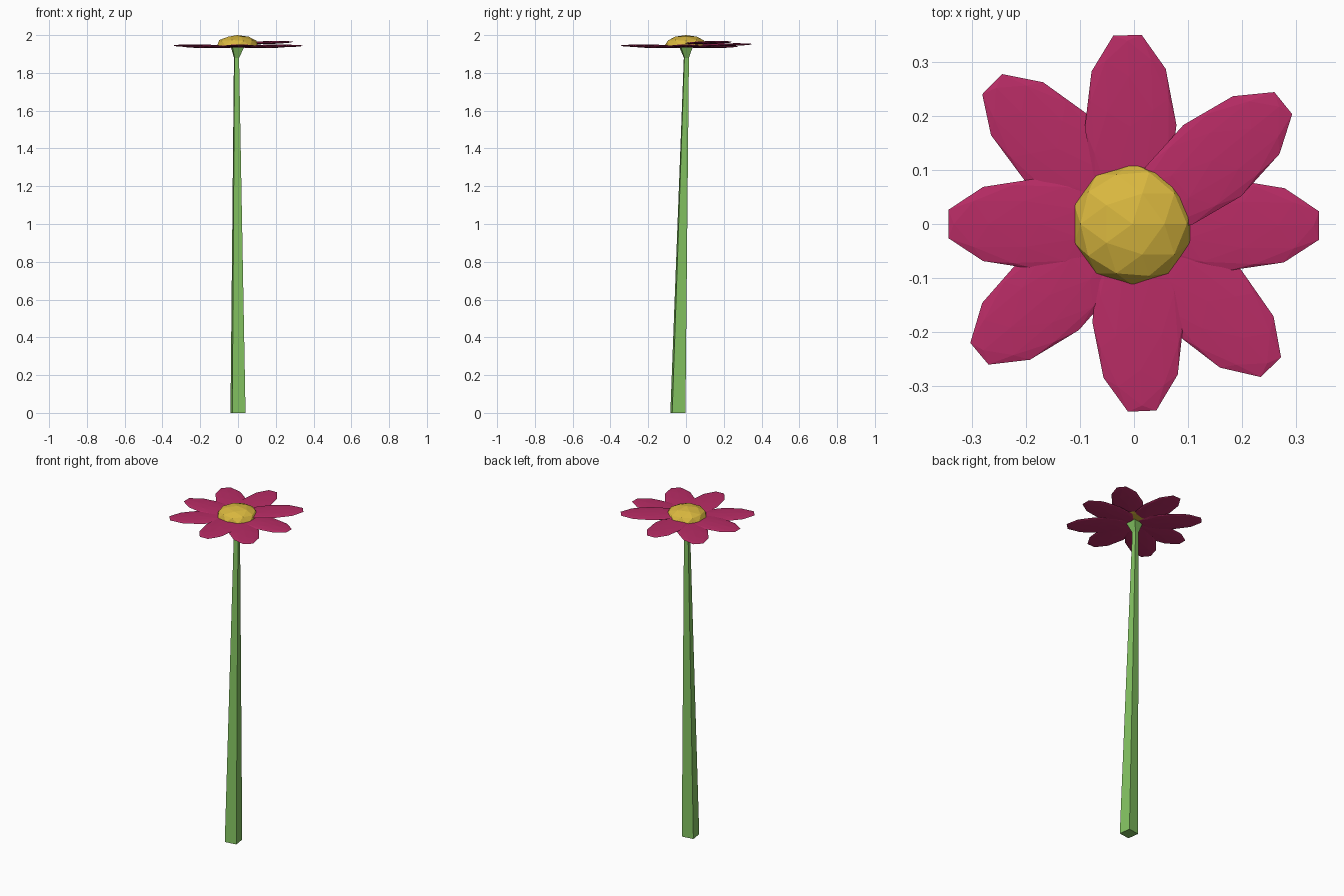
import bpy, bmesh
from math import radians, cos, sin
from mathutils import Matrix

if "Cube" in bpy.data.objects:
    bpy.data.objects.remove(bpy.data.objects["Cube"])


def material(name, rgb):
    m = bpy.data.materials.new(name)
    m.diffuse_color = (*rgb, 1)
    m.use_nodes = True
    m.node_tree.nodes["Principled BSDF"].inputs["Base Color"].default_value = m.diffuse_color
    return m


GREEN = material("stem_green", (0.23, 0.55, 0.12))
PINK = material("petal_pink", (0.48, 0.025, 0.13))
GOLD = material("centre_gold", (0.70, 0.48, 0.05))


def add_object(name, bm, mat):
    bmesh.ops.recalc_face_normals(bm, faces=bm.faces[:])
    mesh = bpy.data.meshes.new(name)
    bm.to_mesh(mesh)
    bm.free()
    mesh.materials.append(mat)
    obj = bpy.data.objects.new(name, mesh)
    bpy.context.collection.objects.link(obj)
    return obj


def ico(matrix):
    bm = bmesh.new()
    bmesh.ops.create_icosphere(bm, subdivisions=2, radius=1, matrix=matrix)
    return bm


# Stem: slightly turned square section, leaning, flaring under the flower
# (centre x, centre y, z, corner radius)
sections = [(0, -0.043, 0, 0.05), (-0.008, 0.002, 1.88, 0.017), (-0.002, 0, 1.94, 0.046)]
bm = bmesh.new()
rings = []
for cx, cy, z, r in sections:
    rings.append([bm.verts.new((cx + r * cos(radians(53 + 90 * i)),
                                cy + r * sin(radians(53 + 90 * i)), z)) for i in range(4)])
for low, high in zip(rings, rings[1:]):
    for i in range(4):
        j = (i + 1) % 4
        bm.faces.new((low[i], low[j], high[j], high[i]))
bm.faces.new(rings[0][::-1])
bm.faces.new(rings[-1])
add_object("stem", bm, GREEN)

# Petals: squashed low-poly ellipsoids around the centre
# (angle, tip reach, height, upward tilt in degrees)
petals = [(-0.5, 0.343, 1.942, 0.5), (39, 0.356, 1.960, 1.5),
          (92, 0.350, 1.948, 1.5), (135.4, 0.369, 1.939, 0.5),
          (180, 0.344, 1.942, 1.0), (220, 0.374, 1.939, 0.5),
          (272.5, 0.347, 1.942, 0.8), (313.7, 0.367, 1.939, 0.5)]
for n, (angle, reach, z, tilt) in enumerate(petals, 1):
    half = 0.178
    m = (Matrix.Translation((0, 0, z))
         @ Matrix.Rotation(radians(angle), 4, 'Z')
         @ Matrix.Translation((reach - 0.951 * half, 0, 0))
         @ Matrix.Rotation(radians(-tilt), 4, 'Y')
         @ Matrix.Diagonal((half, 0.085, 0.008, 1)))
    add_object(f"petal_{n}", ico(m), PINK)

# Flower centre: faceted dome with a nearly flat underside
bm = ico(Matrix.Identity(4))
for v in bm.verts:
    v.co.z *= 0.055 if v.co.z > 0 else 0.008
bm.transform(Matrix.Translation((-0.003, 0, 1.945)) @ Matrix.Diagonal((0.113, 0.113, 1, 1)))
add_object("flower_centre", bm, GOLD)
